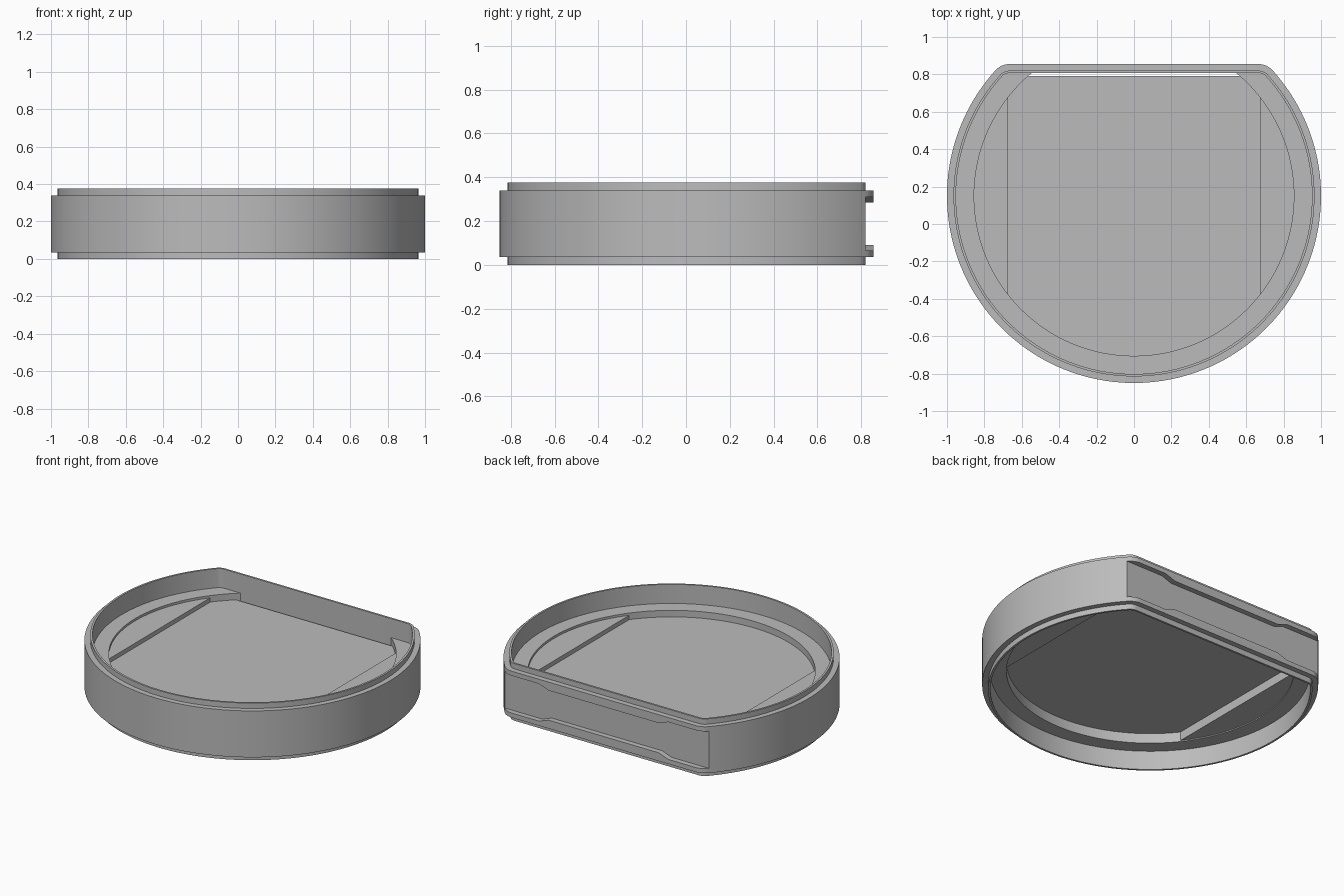
import bpy, bmesh, math
from mathutils import Vector

cube = bpy.data.objects.get("Cube")
if cube:
    bpy.data.objects.remove(cube, do_unlink=True)

CY, BACK, FILLET = 0.15, 0.855, 0.1   # circle centre, flat back edge, corner radius

grey = bpy.data.materials.new("plain grey")
grey.use_nodes = True
colour = (0.5, 0.5, 0.5, 1)
grey.diffuse_color = colour
grey.node_tree.nodes["Principled BSDF"].inputs["Base Color"].default_value = colour


def arc(cx, cy, r, a, b, n):
    return [(cx + r * math.cos(a + (b - a) * i / n), cy + r * math.sin(a + (b - a) * i / n))
            for i in range(n + 1)]


def outline(d):
    """Round outline with a flat back and rounded corners, moved inward by d."""
    fx = math.sqrt((1 - FILLET) ** 2 - (BACK - FILLET - CY) ** 2)
    fy = BACK - FILLET
    a = math.atan2(fy - CY, fx)
    r = FILLET - d
    return (arc(fx, fy, r, a, math.pi / 2, 8)
            + arc(-fx, fy, r, math.pi / 2, math.pi - a, 8)
            + arc(0, CY, 1 - d, math.pi - a, 2 * math.pi + a, 120)[1:-1])


def add(name, bm):
    bmesh.ops.recalc_face_normals(bm, faces=bm.faces)
    me = bpy.data.meshes.new(name)
    bm.to_mesh(me)
    bm.free()
    me.materials.append(grey)
    ob = bpy.data.objects.new(name, me)
    bpy.context.collection.objects.link(ob)
    return ob


def prism(points, lo, hi, along_y=False):
    bm = bmesh.new()
    place = (lambda p, h: (p[0], h, p[1])) if along_y else (lambda p, h: (p[0], p[1], h))
    rings = [[bm.verts.new(place(p, h)) for p in points] for h in (lo, hi)]
    for ring in rings:
        bm.faces.new(ring)
    for i in range(len(points)):
        bm.faces.new((rings[0][i - 1], rings[0][i], rings[1][i], rings[1][i - 1]))
    return bm


def clip(bm, co, no):
    """Remove the side the normal points to and cap the cut."""
    geom = bm.verts[:] + bm.edges[:] + bm.faces[:]
    cut = bmesh.ops.bisect_plane(bm, geom=geom, plane_co=co, plane_no=no, clear_outer=True)
    edges = [e for e in cut["geom_cut"] if isinstance(e, bmesh.types.BMEdge)]
    bmesh.ops.contextual_create(bm, geom=edges)


def activate(ob):
    bpy.ops.object.select_all(action="DESELECT")
    ob.select_set(True)
    bpy.context.view_layer.objects.active = ob


def subtract(ob, cutter):
    mod = ob.modifiers.new("cut", "BOOLEAN")
    mod.operation, mod.solver, mod.object = "DIFFERENCE", "EXACT", cutter
    activate(ob)
    bpy.ops.object.modifier_apply(modifier=mod.name)
    bpy.data.objects.remove(cutter, do_unlink=True)


# Rim wall: stepped section swept around the outline
section = [(0, 0.035), (0, 0.34), (0.035, 0.34), (0.035, 0.375),
           (0.048, 0.375), (0.048, 0), (0.035, 0), (0.035, 0.035)]
bm = bmesh.new()
rings = [[bm.verts.new((x, y, z)) for x, y in outline(d)] for d, z in section]
for k in range(len(rings)):
    for i in range(len(rings[0])):
        bm.faces.new((rings[k - 1][i - 1], rings[k - 1][i], rings[k][i], rings[k][i - 1]))
rim = add("rim_wall", bm)

# Recess across the back, narrower in the middle
mid = 0.1875
upper = [(-1.2, 0.31), (-0.47, 0.31), (-0.4, 0.285), (0.4, 0.285), (0.47, 0.31), (1.2, 0.31)]
lower = [(x, 2 * mid - z) for x, z in reversed(upper)]
subtract(rim, add("back_cutter", prism(upper + lower, 0.82, 1.2, along_y=True)))

# Ledge inside the rim with a round opening
disc = arc(0, CY, 0.855, 0, 2 * math.pi, 128)[:-1]
ledge = add("inner_ledge", prism(outline(0.048), 0.125, 0.25))
subtract(ledge, add("hole_cutter", prism(disc, -1, 1)))

# Thin middle floor, with a slot left open at the back
bm = prism(disc, 0.19, 0.207)
clip(bm, Vector((0, 0.79, 0)), Vector((0, 1, 0)))
for s in (-1, 1):
    clip(bm, Vector((s * 0.675, 0, 0)), Vector((s, 0, 0)))
parts = [rim, ledge, add("middle_floor", bm)]

# Raised side segments
for s, side in ((1, "left"), (-1, "right")):
    bm = prism(disc, 0.132, 0.235)
    clip(bm, Vector((s * 0.675, 0, 0)), Vector((-s, 0, 0)))
    parts.append(add(side + "_floor_segment", bm))

for ob in parts:
    activate(ob)
    bpy.ops.object.shade_smooth_by_angle(angle=math.radians(30))
